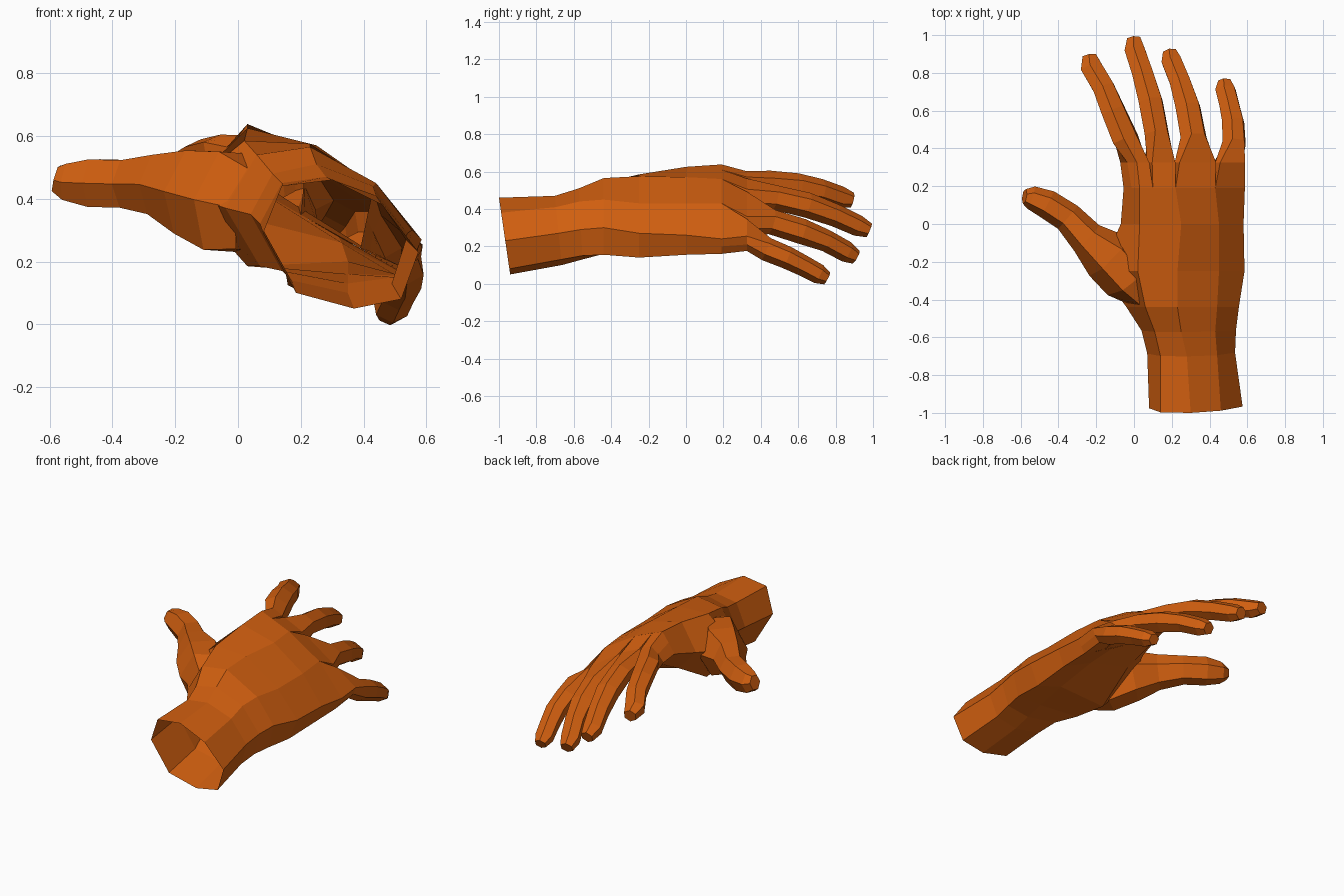
import bpy, bmesh, math
from mathutils import Vector

skin = bpy.data.materials.new("burnt_orange")
skin.diffuse_color = (0.64, 0.115, 0.005, 1)


def loft(name, rings, cap_end):
    """Skin a list of equal-sized point rings into one flat-shaded object."""
    bm = bmesh.new()
    loops = [[bm.verts.new(p) for p in ring] for ring in rings]
    for a, b in zip(loops, loops[1:]):
        for i in range(len(a)):
            j = (i + 1) % len(a)
            bm.faces.new((a[i], a[j], b[j], b[i]))
    if cap_end:
        bm.faces.new(loops[-1])
    bmesh.ops.recalc_face_normals(bm, faces=bm.faces[:])
    me = bpy.data.meshes.new(name)
    bm.to_mesh(me)
    bm.free()
    me.materials.append(skin)
    bpy.context.collection.objects.link(bpy.data.objects.new(name, me))


def tube_rings(path, side_hint, sides=6):
    """Hexagons along (x, y, z, half width, half thickness) stations."""
    pts = [Vector(p[:3]) for p in path]
    rings = []
    for k, p in enumerate(path):
        t = (pts[min(k + 1, len(pts) - 1)] - pts[max(k - 1, 0)]).normalized()
        s = Vector(side_hint)
        s = (s - t * s.dot(t)).normalized()
        n = s.cross(t)
        angles = [2 * math.pi * i / sides for i in range(sides)]
        rings.append([pts[k] + s * p[3] * math.cos(a) + n * p[4] * 1.15 * math.sin(a) for a in angles])
    return rings


# Palm and wrist: y, forward lean of the lower edge, eight (x, z) points
# going from the thumb side over the back of the hand and round the palm
sections = [
    (-1.00, .146, [(.08, .29), (.14, .44), (.30, .46), (.46, .38), (.575, .23), (.52, .08), (.37, .05), (.185, .10)]),
    (-0.70, .10, [(.07, .32), (.14, .45), (.28, .47), (.44, .41), (.535, .27), (.49, .13), (.35, .10), (.17, .14)]),
    (-0.57, .05, [(.04, .35), (.11, .48), (.25, .51), (.43, .44), (.54, .29), (.50, .15), (.35, .13), (.14, .17)]),
    (-0.44, 0, [(-.04, .37), (.06, .54), (.23, .565), (.44, .45), (.555, .30), (.52, .155), (.35, .16), (.07, .185)]),
    (-0.25, 0, [(-.18, .42), (.02, .585), (.23, .575), (.45, .43), (.585, .27), (.53, .14), (.35, .20), (.03, .185)]),
    (0.00, 0, [(-.07, .46), (.03, .625), (.25, .57), (.45, .43), (.58, .26), (.54, .155), (.33, .26), (.05, .33)]),
    (0.19, 0, [(-.055, .52), (.03, .638), (.22, .56), (.43, .43), (.587, .24), (.54, .16), (.32, .28), (.06, .43)]),
]
rings = [[(x, y + lean * (.46 - z), z) for x, z in pts] for y, lean, pts in sections]
loft("palm_and_wrist", rings, False)

# Lines that split the end of the palm into four finger roots: (y, top, bottom)
roots = [
    (.19, [(.03, .638), (.10, .609), (.22, .56), (.43, .43), (.587, .24)],
     [(-.055, .52), (.06, .43), (.20, .349), (.39, .242), (.54, .16)]),
    (.325, [(.015, .61), (.09, .575), (.23, .51), (.45, .36), (.60, .255)],
     [(-.085, .52), (.05, .455), (.20, .36), (.41, .23), (.545, .165)]),
]


def root_ring(i, root, pull):
    """Hexagon for finger i; its side points are shared with the next finger."""
    y, top, low = root
    v = lambda p: Vector((p[0], y, p[1]))
    tl, tr, bl, br = v(top[i]), v(top[i + 1]), v(low[i]), v(low[i + 1])
    c = (tl + tr + bl + br) / 4
    q = [p.lerp(c, pull) for p in (tr, tl, bl, br)]
    return [(tr + br) / 2, q[0], q[1], (tl + bl) / 2, q[2], q[3]]


# Fingers: they fan out and droop, each one lower than the last
fingers = {
    "index_finger": [
        (-.045, .45, .54, .08, .052), (-.11, .60, .527, .074, .052), (-.16, .72, .50, .068, .05),
        (-.225, .83, .462, .068, .048), (-.235, .89, .447, .042, .034)],
    "middle_finger": [
        (.12, .48, .46, .072, .056), (.088, .65, .42, .072, .058), (.045, .80, .365, .064, .052),
        (.005, .92, .31, .062, .048), (0, .98, .285, .04, .034)],
    "ring_finger": [
        (.315, .46, .33, .077, .056), (.285, .62, .28, .074, .058), (.245, .75, .23, .064, .05),
        (.20, .86, .17, .062, .048), (.19, .91, .142, .04, .034)],
    "little_finger": [
        (.53, .43, .185, .068, .054), (.525, .54, .14, .065, .052), (.505, .63, .095, .06, .048),
        (.485, .71, .052, .06, .045), (.48, .755, .028, .038, .03)],
}
for i, (name, path) in enumerate(fingers.items()):
    base = [root_ring(i, roots[0], 0), root_ring(i, roots[1], .12)]
    loft(name, base + tube_rings(path, (.88, 0, -.45)), True)

# Thumb: thick fleshy root, tapering out to the side
thumb = [
    (.04, -.40, .365, .06, .13), (-.03, -.29, .39, .14, .16), (-.135, -.17, .42, .145, .135),
    (-.25, -.075, .445, .095, .095), (-.35, .035, .447, .08, .076), (-.46, .105, .45, .077, .076),
    (-.545, .14, .455, .062, .058), (-.58, .146, .465, .04, .04)]
loft("thumb", tube_rings(thumb, (.6, .8, 0)), True)
